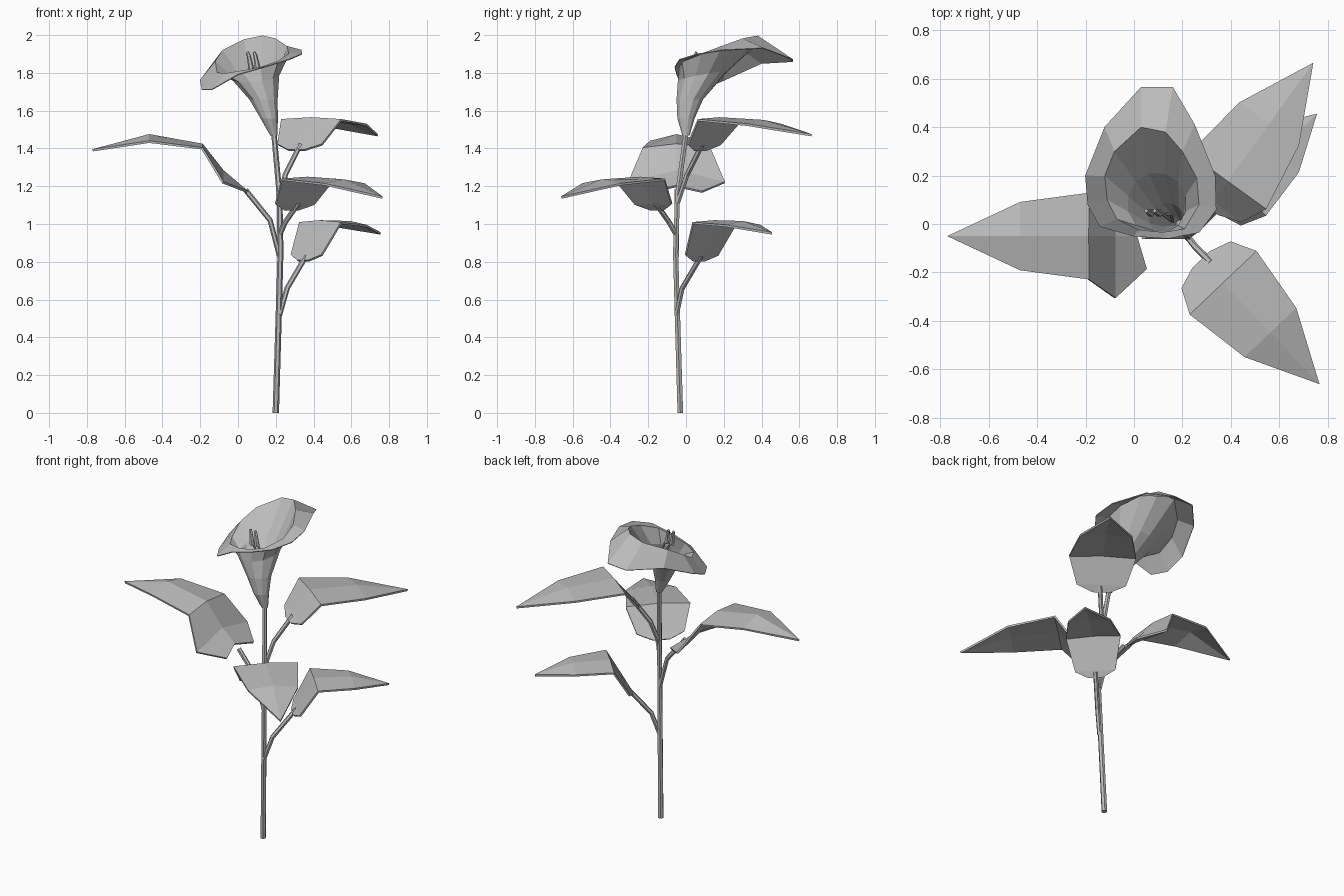
import bpy
import math
from mathutils import Vector

cube = bpy.data.objects.get("Cube")
if cube:
    bpy.data.objects.remove(cube, do_unlink=True)

grey = bpy.data.materials.new("light_grey")
grey.use_nodes = True
grey.diffuse_color = (0.5, 0.5, 0.5, 1)
grey.node_tree.nodes["Principled BSDF"].inputs["Base Color"].default_value = (0.5, 0.5, 0.5, 1)


def add_mesh(name, verts, faces, thickness=0.0):
    mesh = bpy.data.meshes.new(name)
    mesh.from_pydata(verts, [], faces)
    mesh.materials.append(grey)
    obj = bpy.data.objects.new(name, mesh)
    bpy.context.collection.objects.link(obj)
    if thickness:
        solid = obj.modifiers.new("thickness", "SOLIDIFY")
        solid.thickness = thickness
        solid.offset = 0
    return obj


def add_tube(name, points, radius, taper=1.0):
    """Six-sided tube along a path."""
    pts = [Vector(p) for p in points]
    sides, verts, faces = 6, [], []
    for i, p in enumerate(pts):
        along = (pts[min(i + 1, len(pts) - 1)] - pts[max(i - 1, 0)]).normalized()
        side = along.cross(Vector((0, 1, 0))).normalized()
        up = along.cross(side)
        r = radius * (1 + (taper - 1) * i / (len(pts) - 1))
        for k in range(sides):
            a = math.tau * k / sides
            verts.append(p + r * (math.cos(a) * side + math.sin(a) * up))
    for i in range(len(pts) - 1):
        for k in range(sides):
            a, b = i * sides + k, i * sides + (k + 1) % sides
            faces.append((a, b, b + sides, a + sides))
    faces.append(tuple(reversed(range(sides))))
    faces.append(tuple(range(len(verts) - sides, len(verts))))
    return add_mesh(name, verts, faces)


def add_leaf(name, base, tip, rows, scale=1.0, notch=0.0):
    """Rows hold distance, half width, edge height and midrib rise."""
    base = Vector(base)
    along = Vector((tip[0] - base.x, tip[1] - base.y, 0)).normalized()
    side = Vector((-along.y, along.x, 0))
    verts, faces = [], []
    for i, (s, w, z, rise) in enumerate(rows):
        mid = base + along * s * scale + Vector((0, 0, z))
        shift = along * notch if i == 0 else Vector()
        verts += [mid + side * w * scale,
                  mid + shift + Vector((0, 0, rise)),
                  mid - side * w * scale]
    verts.append(Vector(tip))
    for i in range(len(rows) - 1):
        a = i * 3
        faces += [(a, a + 3, a + 4, a + 1), (a + 1, a + 4, a + 5, a + 2)]
    last = (len(rows) - 1) * 3
    end = len(verts) - 1
    faces += [(last, end, last + 1), (last + 1, end, last + 2)]
    add_mesh(name, verts, faces, 0.012)


# Stem and leaf stalks
add_tube("stem", [(.2, -.03, 0), (.215, -.045, .5), (.225, -.055, .85),
                  (.22, -.045, 1.15), (.19, 0, 1.48)], .017, .85)
add_tube("lower_back_stalk", [(.22, -.05, .52), (.26, -.02, .66), (.36, .08, .83)], .014)
add_tube("right_stalk", [(.22, -.05, .83), (.17, -.05, 1.02), (.04, -.05, 1.18)], .014)
add_tube("front_stalk", [(.22, -.05, .94), (.25, -.09, 1.01), (.32, -.16, 1.11)], .014)
add_tube("upper_back_stalk", [(.22, -.045, 1.11), (.25, .005, 1.26), (.33, .085, 1.42)], .014)

# Leaves
plain = [(0, .05, 0, 0), (.03, .14, .03, .005),
         (.13, .19, .16, .01), (.41, .147, .135, .02)]
tall = [(0, .05, 0, 0), (.03, .14, .03, .005),
        (.15, .19, .2, .01), (.41, .147, .185, .02)]
broad = [(0, .135, 0, .03), (.13, .255, .05, .06),
         (.24, .178, .23, .02), (.52, .14, .265, .035)]
add_leaf("front_leaf", (.28, -.15, 1.075), (.765, -.66, 1.14), plain)
add_leaf("upper_back_leaf", (.31, .07, 1.39), (.74, .665, 1.47), plain, 1.03)
add_leaf("lower_back_leaf", (.345, .065, .805), (.755, .455, .95), tall, .84)
add_leaf("right_leaf", (.05, -.05, 1.17), (-.77, -.05, 1.39), broad, 1, -.04 * -1 * 1)

# Trumpet blossom: round throat rings, then the shaped flare and drooping rim
SIDES = 12


def ring(x, y, z, rx, ry, tilt_x=0.0, tilt_y=0.0):
    pts = []
    for k in range(SIDES):
        a = math.tau * (k - 1.5) / SIDES
        dx, dy = rx * math.cos(a), ry * math.sin(a)
        pts.append((x + dx, y + dy, z + tilt_x * dx + tilt_y * dy))
    return pts


flare = [(.27, .08, 1.90), (.26, .19, 1.94), (.2, .3, 1.98), (.13, .38, 1.995),
         (.03, .4, 1.975), (-.08, .3, 1.92), (-.12, .2, 1.86), (-.11, .1, 1.8),
         (-.07, .02, 1.795), (.02, -.025, 1.81), (.12, -.035, 1.83), (.21, -.02, 1.86)]
rim = [(.34, .06, 1.9), (.335, .2, 1.92), (.25, .41, 1.93), (.16, .565, 1.87),
       (.03, .565, 1.86), (-.12, .4, 1.85), (-.2, .2, 1.76), (-.19, .08, 1.71),
       (-.14, -.01, 1.71), (0, -.05, 1.79), (.14, -.06, 1.83), (.27, -.035, 1.87)]
throat = [ring(.19, 0, 1.47, .018, .018), ring(.165, 0, 1.56, .045, .045),
          ring(.135, .02, 1.66, .075, .07), ring(.095, .085, 1.78, .125, .13, .1, .2)]
# Turn the throat rings so that their corners line up with the flare
throat = [r[1:] + r[:1] for r in throat]
rings = throat + [flare, rim]
verts = [p for r in rings for p in r]
faces = []
for i in range(len(rings) - 1):
    for k in range(SIDES):
        a, b = i * SIDES + k, i * SIDES + (k + 1) % SIDES
        faces.append((a, b, b + SIDES, a + SIDES))
faces.append(tuple(reversed(range(SIDES))))
add_mesh("blossom", verts, faces, 0.005)

# Stamens curving out of the throat
for name, dx in (("stamen_one", 0), ("stamen_two", .035)):
    add_tube(name, [(.16, .01, 1.6), (.12 + dx, .04, 1.75),
                    (.07 + dx, .045, 1.84)], .007)
    add_tube(name + "_anther", [(.07 + dx, .045, 1.82), (.065 + dx, .045, 1.85),
                                (.057 + dx, .05, 1.89), (.05 + dx, .055, 1.91)], .016, .5)
